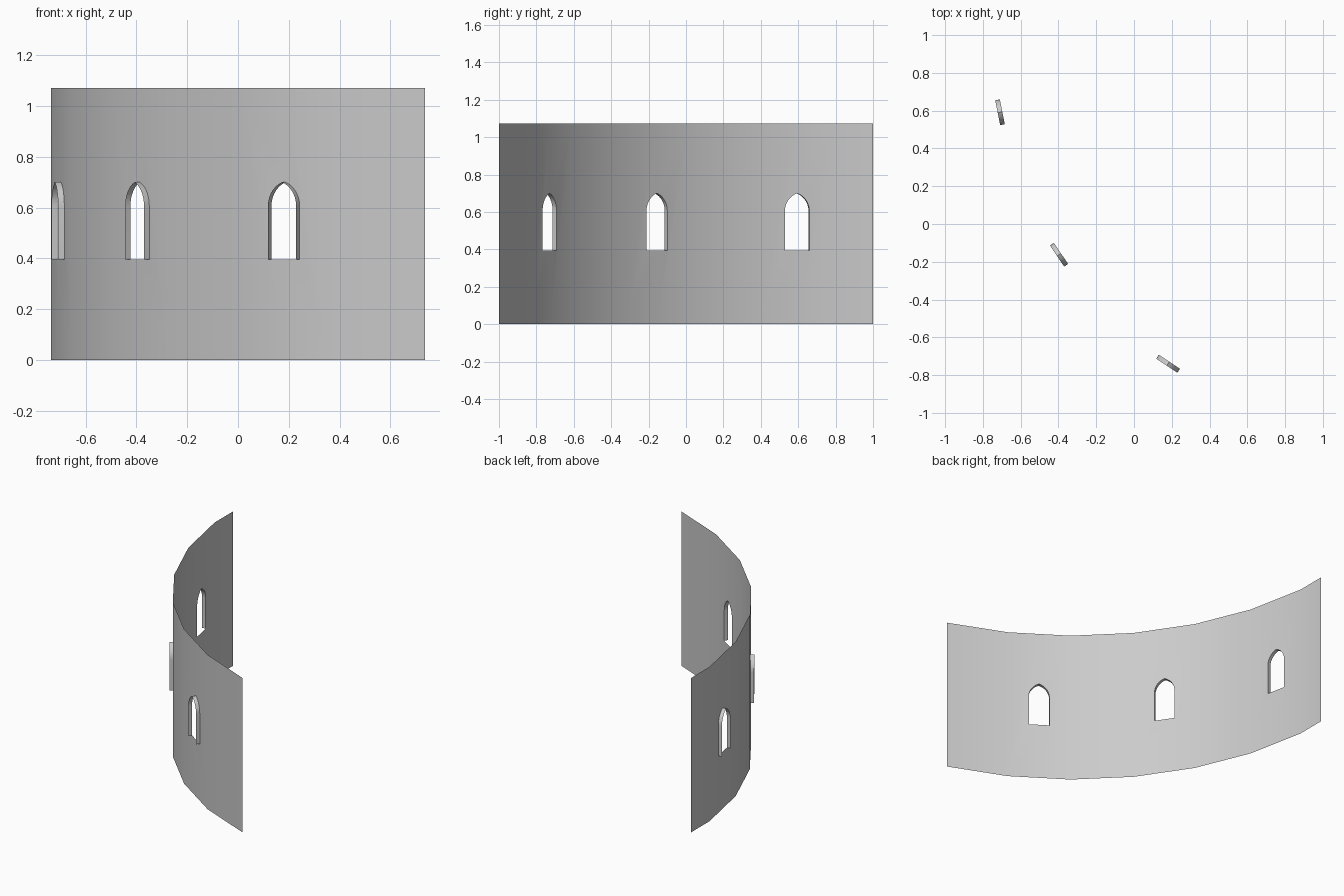
import bpy, bmesh, math
from mathutils import Vector

if "Cube" in bpy.data.objects:
    bpy.data.objects.remove(bpy.data.objects["Cube"])

# Wall is part of a 32-sided ring; the half facet at the back ends on y = 1
STEP = math.radians(11.25)
R = 2 / math.sin(6.5 * STEP)          # corner radius
APO = R * math.cos(STEP / 2)          # flat-side radius
CENTRE = Vector((APO - 0.737, 1.0, 0))
HALF = R * math.sin(STEP / 2)         # half facet width
H = 1.072                             # wall height
SILL, SPRING, RISE, HW = 0.395, 0.605, 0.095, 0.067
DEPTH = 0.025                         # how far the window frames stand out


def place(k, u, z, out=0.0):
    """Point on facet k: u along the wall, z up, out away from the centre."""
    a = k * STEP
    n = Vector((-math.cos(a), -math.sin(a), 0))
    t = Vector((math.sin(a), -math.cos(a), 0))
    return CENTRE + n * (APO + out) + t * u + Vector((0, 0, z))


def half_arch(n=7):
    """Right half of the pointed opening, from sill corner to apex."""
    r = (RISE ** 2 + HW ** 2) / (2 * HW)
    end = math.asin(RISE / r)
    arc = [(HW - r + r * math.cos(end * i / n), SPRING + r * math.sin(end * i / n))
           for i in range(n)]
    return [(HW, SILL)] + arc + [(0, SPRING + RISE)]


def make(name, faces):
    bm = bmesh.new()
    for f in faces:
        bm.faces.new([bm.verts.new(p) for p in f])
    bmesh.ops.remove_doubles(bm, verts=bm.verts, dist=1e-4)
    me = bpy.data.meshes.new(name)
    bm.to_mesh(me)
    bm.free()
    ob = bpy.data.objects.new(name, me)
    bpy.context.collection.objects.link(ob)
    bpy.ops.object.select_all(action='DESELECT')
    ob.select_set(True)
    bpy.context.view_layer.objects.active = ob
    bpy.ops.object.shade_smooth_by_angle(angle=math.radians(30))
    return ob


right = half_arch()
left = [(-u, z) for u, z in right]
WINDOWS = (1, 3, 5)

# Curved wall: plain facets, and facets split in two around an opening
wall = []
for k in range(7):
    if k in WINDOWS:
        r_half = [(0, 0), (HALF, 0), (HALF, H), (0, H)] + right[::-1] + [(0, SILL)]
        l_half = [(-HALF, 0), (0, 0), (0, SILL)] + left + [(0, H), (-HALF, H)]
        shapes = [r_half, l_half]
    else:
        u0 = 0 if k == 0 else -HALF
        shapes = [[(u0, 0), (HALF, 0), (HALF, H), (u0, H)]]
    wall += [[place(k, u, z) for u, z in s] for s in shapes]
make("curved_wall", wall)

# Thin window frames standing out from the wall, open at the sill
outline = right + left[-2::-1]
for i, k in enumerate(WINDOWS):
    make(f"window_frame_{i + 1}", [
        [place(k, *a), place(k, *b), place(k, *b, DEPTH), place(k, *a, DEPTH)]
        for a, b in zip(outline, outline[1:])])
